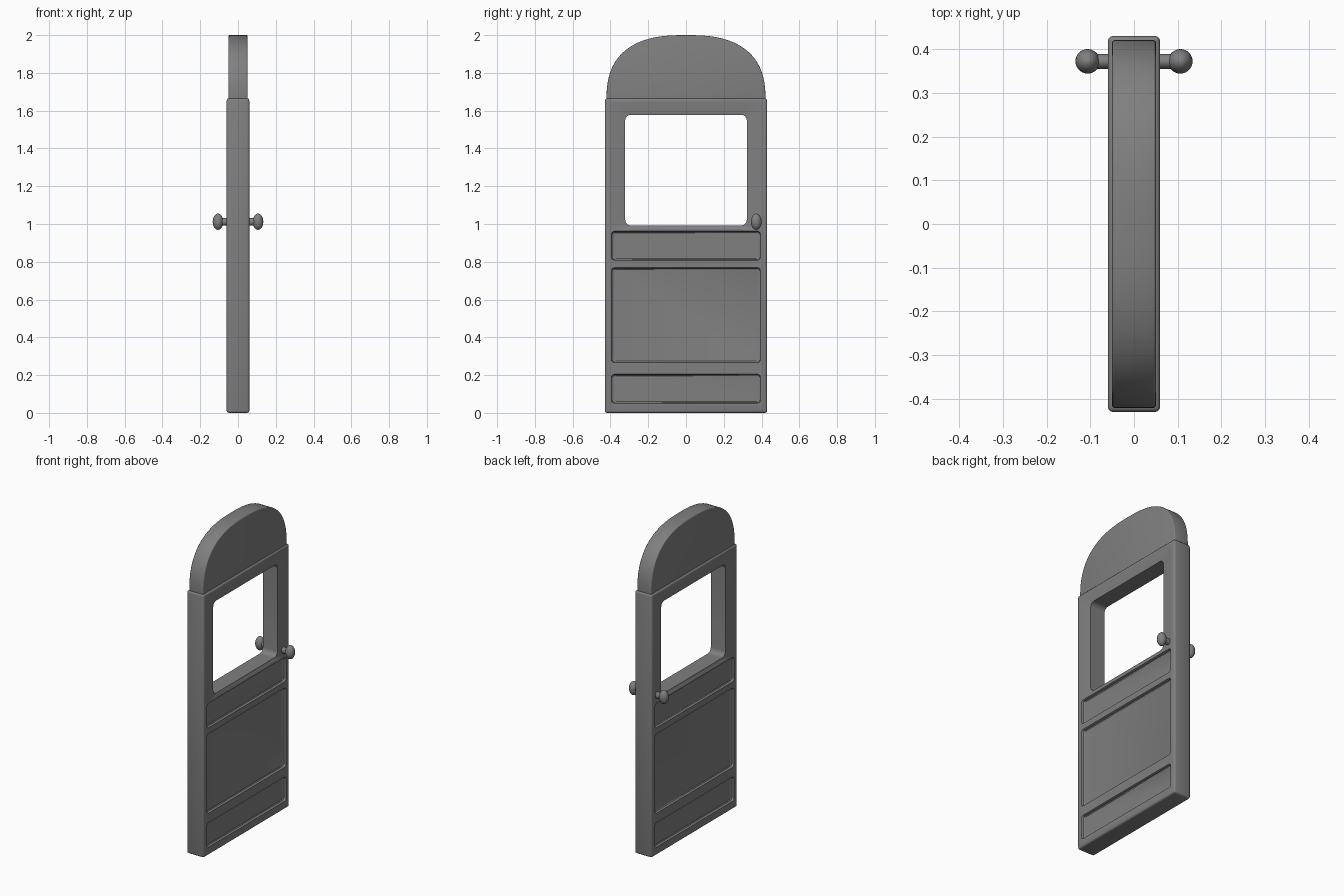
import bpy, bmesh, math

if "Cube" in bpy.data.objects:
    bpy.data.objects.remove(bpy.data.objects["Cube"])

# Dark grey used on every part
dark = bpy.data.materials.new("dark_grey")
dark.diffuse_color = (0.215, 0.215, 0.215, 1)
dark.use_nodes = True
dark.node_tree.nodes["Principled BSDF"].inputs["Base Color"].default_value = dark.diffuse_color


def make_object(name, bm):
    bmesh.ops.recalc_face_normals(bm, faces=bm.faces)
    me = bpy.data.meshes.new(name)
    bm.to_mesh(me)
    bm.free()
    ob = bpy.data.objects.new(name, me)
    bpy.context.collection.objects.link(ob)
    ob.data.materials.append(dark)
    return ob


def rounded_rect(hy, z0, z1, r, seg=4):
    pts = []
    for cy, cz, a0 in ((hy - r, z1 - r, 0), (r - hy, z1 - r, 90),
                       (r - hy, z0 + r, 180), (hy - r, z0 + r, 270)):
        for i in range(seg + 1):
            a = math.radians(a0 + 90 * i / seg)
            pts.append((cy + r * math.cos(a), cz + r * math.sin(a)))
    return pts


def loft(name, sections):
    """Closed solid through (x, [(y, z), ...]) sections."""
    bm = bmesh.new()
    rings = [[bm.verts.new((x, y, z)) for y, z in pts] for x, pts in sections]
    n = len(rings[0])
    for a, b in zip(rings, rings[1:]):
        for i in range(n):
            j = (i + 1) % n
            bm.faces.new((a[i], a[j], b[j], b[i]))
    bm.faces.new(rings[0])
    bm.faces.new(rings[-1])
    return make_object(name, bm)


def finish(ob, bevel=0.0):
    bpy.ops.object.select_all(action='DESELECT')
    ob.select_set(True)
    bpy.context.view_layer.objects.active = ob
    if bevel:
        m = ob.modifiers.new("soft_edges", 'BEVEL')
        m.width, m.segments = bevel, 3
        m.limit_method, m.angle_limit = 'ANGLE', math.radians(40)
        bpy.ops.object.modifier_apply(modifier=m.name)
    bpy.ops.object.shade_smooth_by_angle(angle=math.radians(35))


def carve(ob, cutter):
    m = ob.modifiers.new("cut", 'BOOLEAN')
    m.operation, m.solver, m.object = 'DIFFERENCE', 'EXACT', cutter
    bpy.context.view_layer.objects.active = ob
    bpy.ops.object.modifier_apply(modifier=m.name)
    bpy.data.objects.remove(cutter)


# Door slab with softened outer edges
bm = bmesh.new()
bmesh.ops.create_cube(bm, size=1)
for v in bm.verts:
    v.co = (v.co.x * 0.12, v.co.y * 0.86, (v.co.z + 0.5) * 1.665)
door = make_object("door_slab", bm)
finish(door, 0.012)

# Window opening
carve(door, loft("window_cutter", [(x, rounded_rect(0.322, 0.992, 1.578, 0.03))
                                   for x in (-0.2, 0.2)]))

# Recessed panels and sloped window surround on both faces
for s in (-1, 1):
    for z0, z1 in ((0.053, 0.203), (0.268, 0.767), (0.81, 0.96)):
        carve(door, loft("panel_cutter", [
            (s * 0.044, rounded_rect(0.385, z0 + 0.007, z1 - 0.007, 0.012)),
            (s * 0.048, rounded_rect(0.391, z0 + 0.002, z1 - 0.002, 0.014)),
            (s * 0.056, rounded_rect(0.393, z0, z1, 0.015)),
            (s * 0.064, rounded_rect(0.397, z0 - 0.004, z1 + 0.004, 0.018))]))
    carve(door, loft("surround_cutter", [
        (s * 0.051, rounded_rect(0.318, 0.988, 1.574, 0.03)),
        (s * 0.0615, rounded_rect(0.415, 0.970, 1.656, 0.04))]))
finish(door)

# Arched top
arch = []
for i in range(65):
    a = math.pi * i / 64
    c, d = math.cos(a), math.sin(a)
    arch.append((0.421 * math.copysign(abs(c) ** (2 / 2.6), c),
                 1.65 + 0.35 * max(d, 0) ** (2 / 2.6)))
top = loft("arched_top", [(-0.05, arch), (0.05, arch)])
finish(top, 0.006)

# Door knobs and stems
for side, s in (("right", 1), ("left", -1)):
    bpy.ops.mesh.primitive_uv_sphere_add(segments=32, ring_count=16, radius=1,
                                         location=(s * 0.106, 0.372, 1.012))
    knob = bpy.context.object
    knob.name = "knob_" + side
    knob.scale = (0.028, 0.028, 0.043)
    knob.data.materials.append(dark)
    finish(knob)
    bpy.ops.mesh.primitive_cylinder_add(vertices=24, radius=1, depth=0.06,
                                        location=(s * 0.075, 0.372, 1.012),
                                        rotation=(0, math.pi / 2, 0))
    stem = bpy.context.object
    stem.name = "knob_stem_" + side
    stem.scale = (0.02, 0.017, 1)
    stem.data.materials.append(dark)
    finish(stem)
